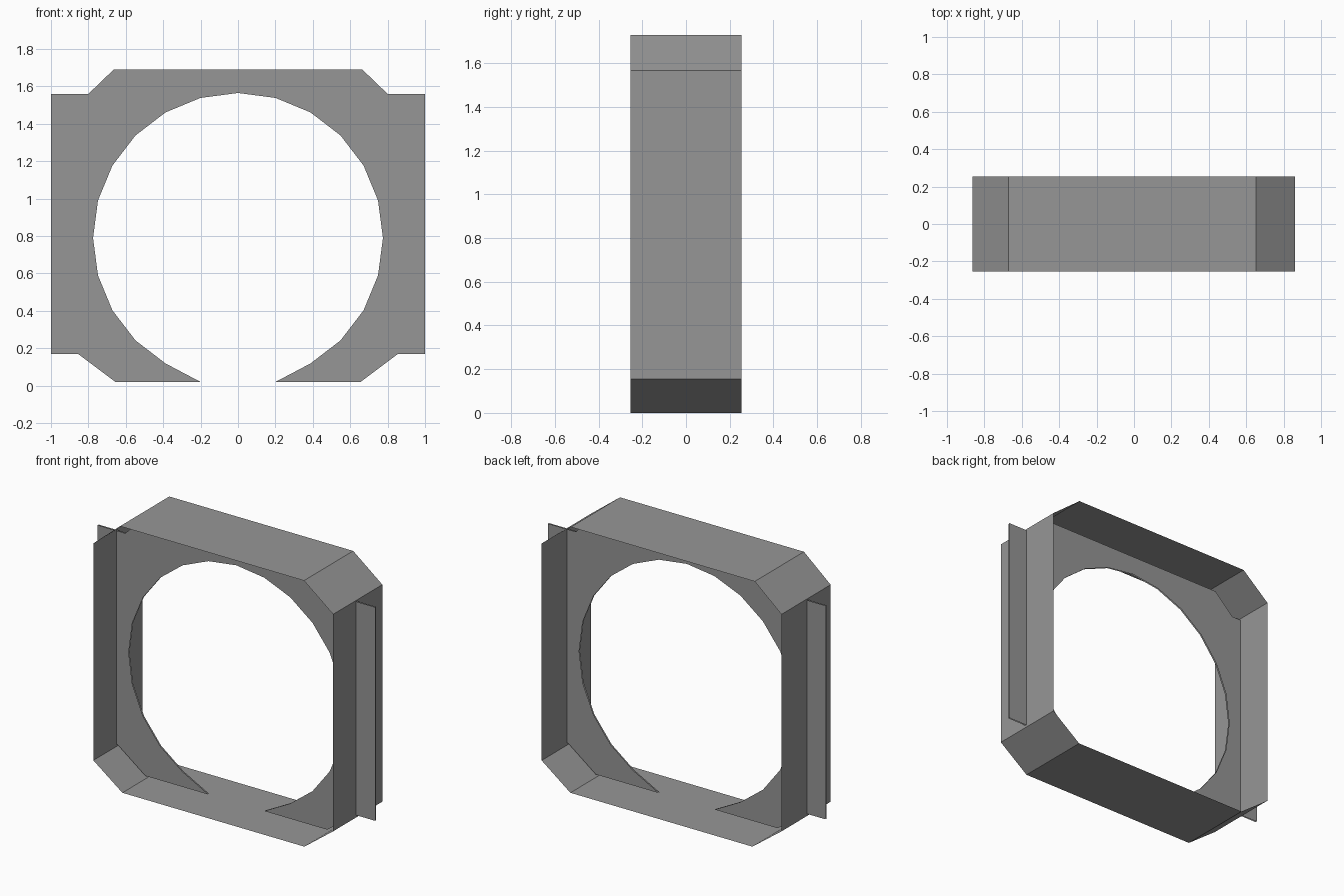
import bpy, bmesh
from math import cos, sin, radians

cube = bpy.data.objects.get("Cube")
if cube:
    bpy.data.objects.remove(cube, do_unlink=True)

grey = bpy.data.materials.new("plain_grey")
grey.use_nodes = True
grey.diffuse_color = (0.305, 0.305, 0.305, 1)
grey.node_tree.nodes["Principled BSDF"].inputs["Base Color"].default_value = grey.diffuse_color


def make_object(name, bm):
    mesh = bpy.data.meshes.new(name)
    bm.to_mesh(mesh)
    bm.free()
    mesh.materials.append(grey)
    obj = bpy.data.objects.new(name, mesh)
    bpy.context.collection.objects.link(obj)


def mirrored(points):
    return [(-x, z) for x, z in reversed(points)]


# Open eight-sided band, a thin sheet extruded along the depth
DEPTH = 0.253
outline = [(0.655, 0), (0.862, 0.155), (0.862, 1.567), (0.652, 1.73),
           (-0.672, 1.73), (-0.864, 1.567), (-0.864, 0.155), (-0.655, 0)]
bm = bmesh.new()
front = [bm.verts.new((x, -DEPTH, z)) for x, z in outline]
back = [bm.verts.new((x, DEPTH, z)) for x, z in outline]
for i in range(len(outline)):
    j = (i + 1) % len(outline)
    bm.faces.new((front[i], front[j], back[j], back[i]))
make_object("outer_band", bm)

# Upright panel with side flanges and a round opening cut through the bottom
RADIUS, CENTRE = 0.775, 0.79
half = [(0.2, 0.02), (0.655, 0.02), (0.855, 0.17), (1, 0.17),
        (1, 1.56), (0.8, 1.56), (0.665, 1.69)]
arc = [(RADIUS * cos(radians(a)), CENTRE + RADIUS * sin(radians(a)))
       for a in range(240, -61, -15)]
profile = half + mirrored(half) + arc


def panel(name, y, face_back):
    bm = bmesh.new()
    face = bm.faces.new([bm.verts.new((x, y, z)) for x, z in profile])
    if face_back:
        face.normal_flip()
    bm.normal_update()
    bmesh.ops.triangulate(bm, faces=[face])
    make_object(name, bm)


panel("front_panel_sheet", -0.017, False)
panel("back_panel_sheet", -0.008, True)
